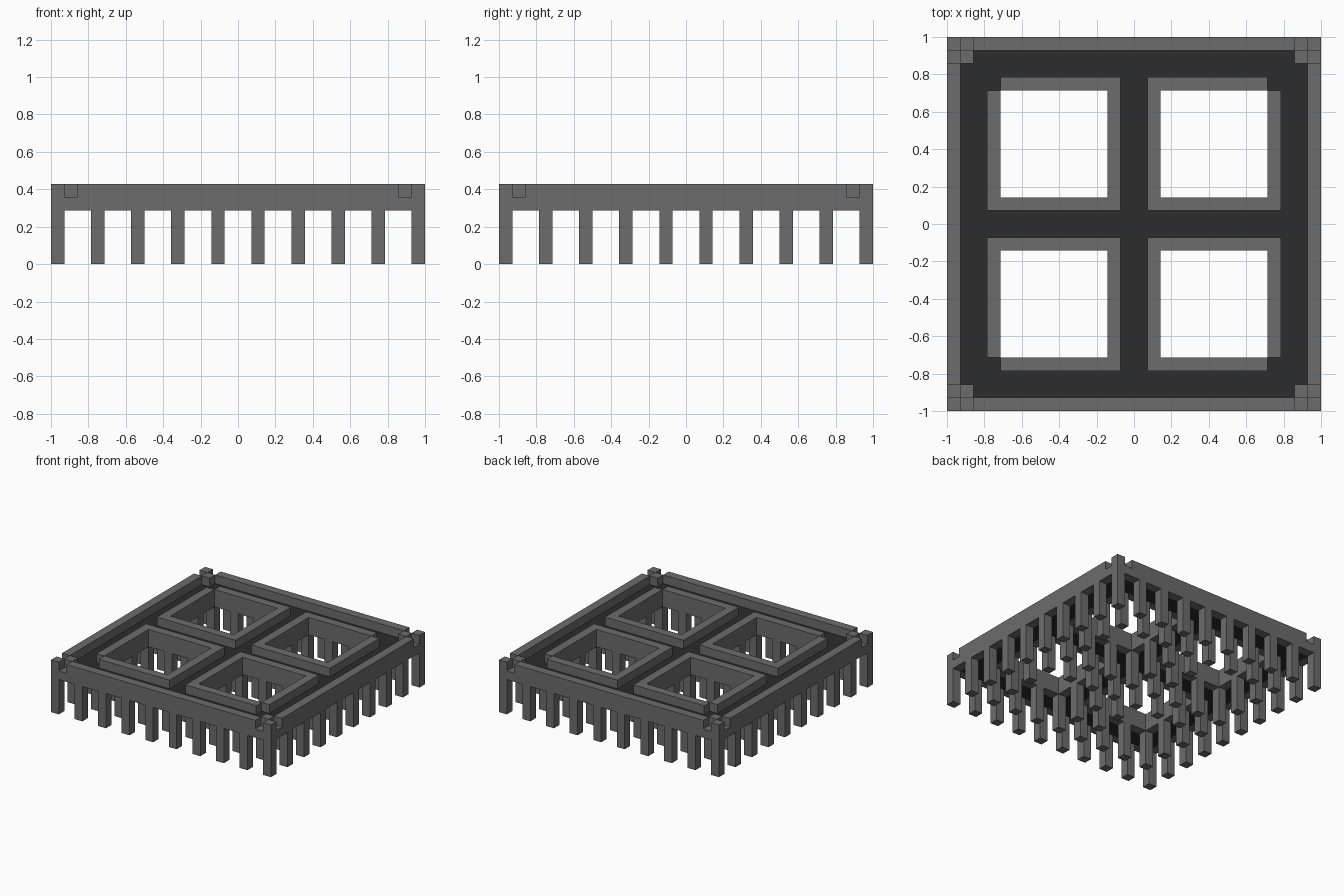
import bpy, bmesh, math
from mathutils import Matrix

if "Cube" in bpy.data.objects:
    bpy.data.objects.remove(bpy.data.objects["Cube"], do_unlink=True)

U = 1 / 14  # one block


def make_material(name, value):
    mat = bpy.data.materials.new(name)
    mat.use_nodes = True
    colour = (value, value, value, 1)
    mat.diffuse_color = colour
    mat.node_tree.nodes["Principled BSDF"].inputs["Base Color"].default_value = colour
    return mat


GREY = make_material("stone grey", 0.15)
DARK = make_material("charcoal", 0.025)


def finish(name, bm, mat):
    bmesh.ops.scale(bm, vec=(U, U, U), verts=bm.verts)
    bmesh.ops.recalc_face_normals(bm, faces=bm.faces)
    mesh = bpy.data.meshes.new(name)
    bm.to_mesh(mesh)
    bm.free()
    mesh.materials.append(mat)
    obj = bpy.data.objects.new(name, mesh)
    bpy.context.collection.objects.link(obj)
    return obj


def extrude(bm, faces, vec):
    geom = bmesh.ops.extrude_face_region(bm, geom=faces, use_keep_orig=True)["geom"]
    bmesh.ops.translate(bm, vec=vec, verts=[g for g in geom if isinstance(g, bmesh.types.BMVert)])


def slab(name, lines, keep, z0, z1, mat):
    """Plate made of the grid cells that pass the keep rule."""
    bm = bmesh.new()
    verts = {(x, y): bm.verts.new((x, y, z0)) for x in lines for y in lines}
    spans = list(zip(lines, lines[1:]))
    for xa, xb in spans:
        for ya, yb in spans:
            if keep(abs(xa + xb) / 2, abs(ya + yb) / 2):
                bm.faces.new([verts[p] for p in ((xa, ya), (xb, ya), (xb, yb), (xa, yb))])
    bmesh.ops.delete(bm, geom=[v for v in bm.verts if not v.link_faces], context="VERTS")
    extrude(bm, bm.faces[:], (0, 0, z1 - z0))
    return finish(name, bm, mat)


def boxes(name, corners, z0, z1, mat):
    """Unit-wide upright blocks at the given lower-left corners."""
    bm = bmesh.new()
    for x, y in corners:
        m = Matrix.Translation((x + 0.5, y + 0.5, (z0 + z1) / 2)) @ Matrix.Diagonal((1, 1, z1 - z0, 1))
        bmesh.ops.create_cube(bm, size=1, matrix=m)
    return finish(name, bm, mat)


def in_well(cx, cy):
    # frame and opening together, without the outermost corner cell
    return 1 < cx < 11 and 1 < cy < 11 and not (cx > 10 and cy > 10)


def in_opening(cx, cy):
    return 2 < cx < 10 and 2 < cy < 10


# Outer rim: one notched side, turned four times
PROFILE = [(-14, 4), (13, 4), (13, 5), (12, 5), (12, 6),
           (-12, 6), (-12, 5), (-13, 5), (-13, 6), (-14, 6)]
for i, side in enumerate(("front", "left", "back", "right")):
    bm = bmesh.new()
    face = bm.faces.new([bm.verts.new((x, -14, z)) for x, z in PROFILE])
    extrude(bm, [face], (0, 1, 0))
    bmesh.ops.rotate(bm, verts=bm.verts, matrix=Matrix.Rotation(i * math.pi / 2, 3, "Z"))
    finish("rim_" + side, bm, GREY)

# Dark floor plate with four openings
slab("floor", [-13, -11, -10, -1, 1, 10, 11, 13],
     lambda cx, cy: not in_well(cx, cy), 4, 5, DARK)

# Raised frames around the openings
slab("opening_frames", [-11, -10, -2, -1, 1, 2, 10, 11],
     lambda cx, cy: in_well(cx, cy) and not in_opening(cx, cy), 4, 6, GREY)

# Small blocks inside the rim corners
boxes("corner_blocks", [(x, y) for x in (-13, 12) for y in (-13, 12)], 5, 6, GREY)

# Legs on a regular grid, left out below the openings
steps = range(-14, 14, 3)
boxes("legs", [(x, y) for x in steps for y in steps
               if not in_opening(abs(x + 0.5), abs(y + 0.5))], 0, 4, GREY)
